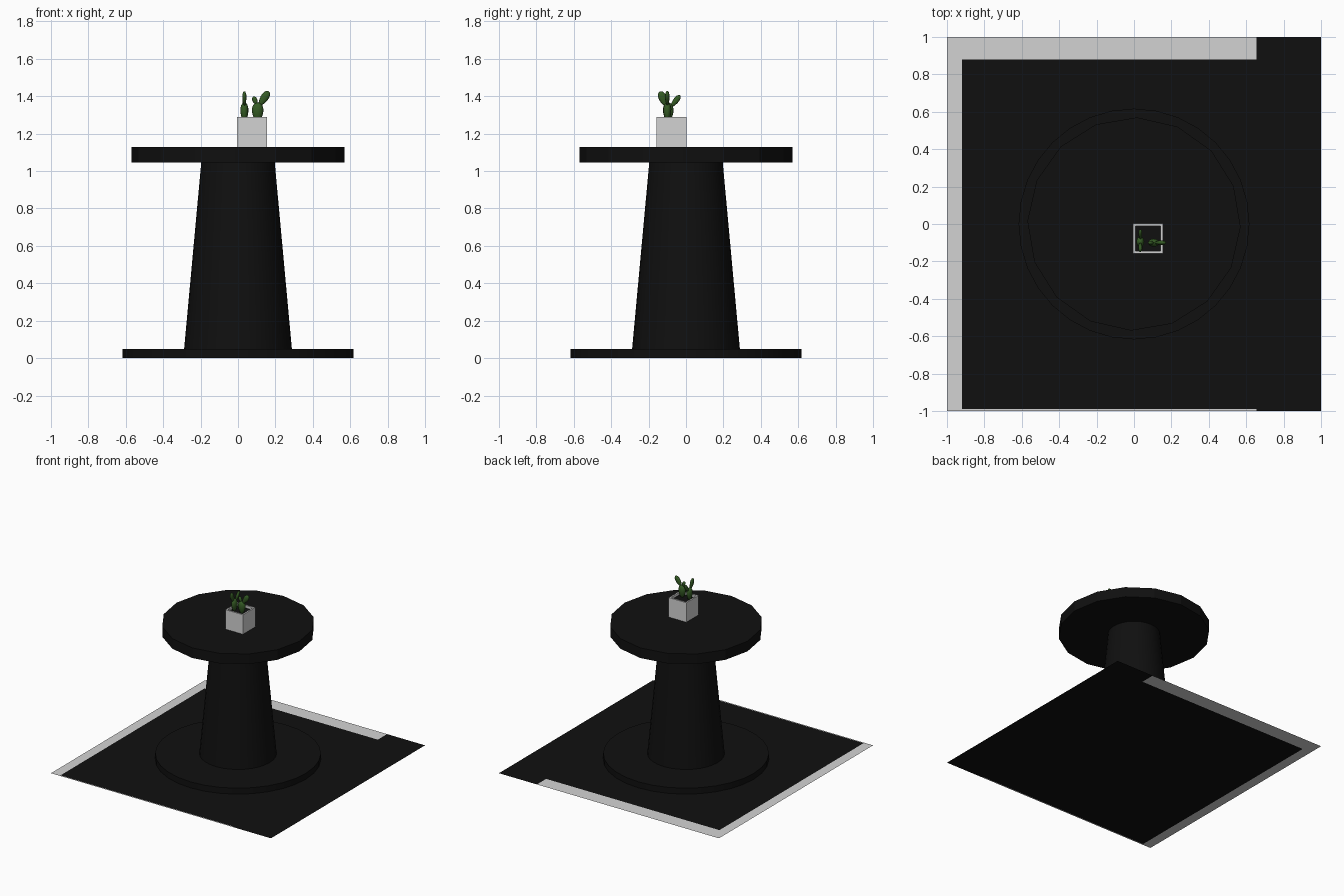
import bpy, bmesh, math
from mathutils import Matrix, Vector

if "Cube" in bpy.data.objects:
    bpy.data.objects.remove(bpy.data.objects["Cube"])


def material(name, rgb):
    m = bpy.data.materials.new(name)
    m.diffuse_color = (*rgb, 1)
    m.use_nodes = True
    m.node_tree.nodes["Principled BSDF"].inputs["Base Color"].default_value = m.diffuse_color
    return m


BLACK = material("black", (0.005, 0.005, 0.005))
GREY = material("light grey", (0.65, 0.65, 0.65))
GREEN = material("cactus green", (0.035, 0.105, 0.018))


def finish(bm, name, *mats, smooth=None):
    mesh = bpy.data.meshes.new(name)
    bm.normal_update()
    bm.to_mesh(mesh)
    bm.free()
    for m in mats:
        mesh.materials.append(m)
    ob = bpy.data.objects.new(name, mesh)
    bpy.context.collection.objects.link(ob)
    if smooth:
        bpy.ops.object.select_all(action='DESELECT')
        ob.select_set(True)
        bpy.context.view_layer.objects.active = ob
        bpy.ops.object.shade_smooth_by_angle(angle=math.radians(smooth))
    return ob


def drum(name, r0, r1, z0, z1, sides, turn=0.0, smooth=None):
    bm = bmesh.new()
    bmesh.ops.create_cone(
        bm, cap_ends=True, segments=sides, radius1=r0, radius2=r1, depth=z1 - z0,
        matrix=Matrix.Translation((0, 0, (z0 + z1) / 2)) @ Matrix.Rotation(turn, 4, 'Z'))
    return finish(bm, name, BLACK, smooth=smooth)


# Floor sheet: black field with a pale border on three sides
xs, ys = (-1, -0.92, 0.655, 1), (-1, -0.99, 0.88, 1)
bm = bmesh.new()
grid = [[bm.verts.new((x, y, 0)) for y in ys] for x in xs]
for i in range(3):
    for j in range(3):
        f = bm.faces.new((grid[i][j], grid[i + 1][j], grid[i + 1][j + 1], grid[i][j + 1]))
        f.material_index = int(i == 0 or (i == 1 and j != 1))
finish(bm, "floor_sheet", BLACK, GREY)

# Pedestal table
drum("table_base", 0.617, 0.617, 0.001, 0.05, 32, smooth=30)
drum("table_column", 0.288, 0.196, 0.05, 1.05, 32, smooth=30)
drum("table_top", 0.57, 0.57, 1.045, 1.128, 16, turn=math.radians(-1.6))

# Square planter: box with its top inset and pushed down to form the soil
bm = bmesh.new()
bmesh.ops.create_cube(bm, size=0.16, matrix=Matrix.Translation((0.075, -0.077, 1.208)))
bm.normal_update()
top = max(bm.faces, key=lambda f: f.calc_center_median().z)
bmesh.ops.inset_region(bm, faces=[top], thickness=0.018)
well = bmesh.ops.extrude_face_region(bm, geom=[top])
floor = [g for g in well["geom"] if isinstance(g, bmesh.types.BMFace)]
bmesh.ops.translate(bm, vec=(0, 0, -0.02),
                    verts=[g for g in well["geom"] if isinstance(g, bmesh.types.BMVert)])
if top.is_valid:
    bmesh.ops.delete(bm, geom=[top], context='FACES_ONLY')
for f in floor:
    f.material_index = 1
finish(bm, "planter", GREY, BLACK)


# Cactus: egg-shaped pads (base offset, length, width, thickness, tilt in degrees)
def cactus(name, loc, turn, pads):
    bm = bmesh.new()
    for (bx, bz), length, width, thick, tilt in pads:
        new = bmesh.ops.create_uvsphere(bm, u_segments=12, v_segments=8, radius=0.5)["verts"]
        place = (Matrix.Translation(loc) @ Matrix.Rotation(turn, 4, 'Z')
                 @ Matrix.Translation((bx, 0, bz))
                 @ Matrix.Rotation(math.radians(tilt), 4, 'Y'))
        for v in new:
            taper = 1 + 0.5 * v.co.z          # narrower toward the root
            v.co = place @ Vector((v.co.x * width * taper, v.co.y * thick * taper,
                                   (v.co.z + 0.5) * length))
    finish(bm, name, GREEN, smooth=60)


cactus("cactus_right", (0.105, -0.1, 1.262), 0, [
    ((0, 0), 0.105, 0.06, 0.042, 0),
    ((0.008, 0.088), 0.092, 0.042, 0.024, 34),
    ((-0.004, 0.09), 0.05, 0.026, 0.02, -22),
])
cactus("cactus_left", (0.034, -0.095, 1.262), math.pi / 2, [
    ((0, 0), 0.105, 0.055, 0.042, 0),
    ((0.014, 0.08), 0.08, 0.03, 0.02, 38),
    ((-0.012, 0.085), 0.085, 0.042, 0.022, -22),
])
